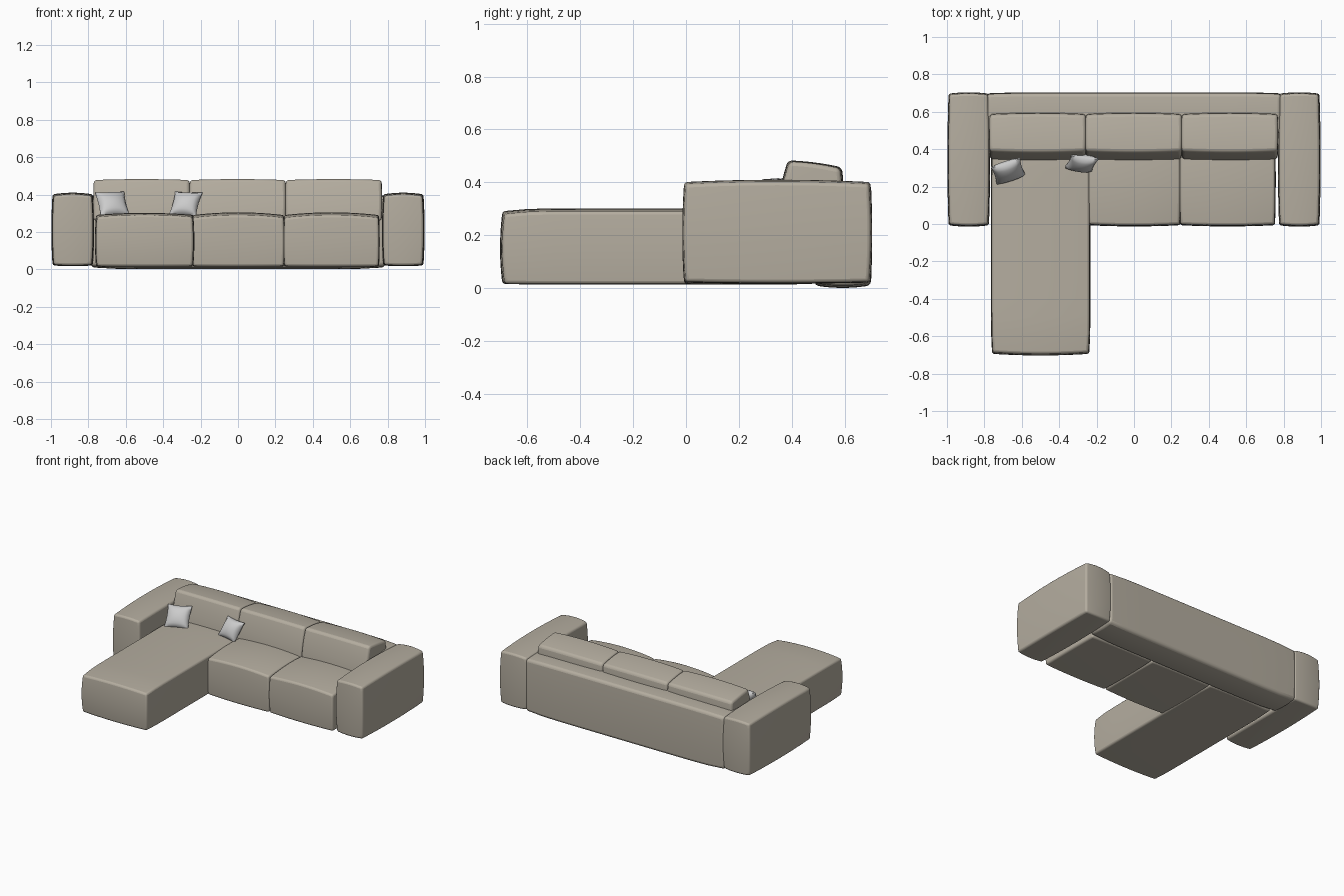
import bpy, bmesh
from mathutils import Matrix, Vector

if "Cube" in bpy.data.objects:
    bpy.data.objects.remove(bpy.data.objects["Cube"])

fabric = bpy.data.materials.new("beige_fabric")
fabric.diffuse_color = (0.46, 0.42, 0.35, 1)
fabric.use_nodes = True
fabric.node_tree.nodes["Principled BSDF"].inputs["Base Color"].default_value = fabric.diffuse_color
light = bpy.data.materials.new("grey_fabric")
light.diffuse_color = (0.55, 0.56, 0.58, 1)
light.use_nodes = True
light.node_tree.nodes["Principled BSDF"].inputs["Base Color"].default_value = light.diffuse_color


def make_object(name, cuts, shape, material, bevel=0.0):
    """Gridded cube whose points (-1..1) are moved by shape(u, v, w)."""
    bm = bmesh.new()
    bmesh.ops.create_cube(bm, size=2)
    bmesh.ops.subdivide_edges(bm, edges=bm.edges[:], cuts=cuts, use_grid_fill=True)
    for vert in bm.verts:
        vert.co = shape(*vert.co)
    bmesh.ops.recalc_face_normals(bm, faces=bm.faces[:])
    mesh = bpy.data.meshes.new(name)
    bm.to_mesh(mesh)
    bm.free()
    mesh.materials.append(material)
    ob = bpy.data.objects.new(name, mesh)
    bpy.context.collection.objects.link(ob)
    if bevel:
        mod = ob.modifiers.new("soft_edges", 'BEVEL')
        mod.width = bevel
        mod.segments = 3
        mod.limit_method = 'ANGLE'
        mod.angle_limit = 0.7
    bpy.ops.object.select_all(action='DESELECT')
    ob.select_set(True)
    bpy.context.view_layer.objects.active = ob
    bpy.ops.object.shade_smooth_by_angle(angle=0.7)
    return ob


def upholstered(name, x, section, bulge, sag=0.0, long_axis="", bevel=0.012):
    """Padded block: x range, yz section (front-bottom, front-top, back-top, back-bottom)."""
    fb, ft, bt, bb = [Vector(p) for p in section]
    power = [8 if a == long_axis else 2 for a in "xyz"]

    def shape(u, v, w):
        du, dv, dw = [abs(c) ** p for c, p in zip((u, v, w), power)]
        s, t = (v + 1) / 2, (w + 1) / 2
        yz = fb.lerp(bb, s).lerp(ft.lerp(bt, s), t)
        px = x[0] + (x[1] - x[0]) * (u + 1) / 2
        bz = bulge[2] if w > 0 else sag
        return Vector((px + bulge[0] * u * (1 - (dv + dw) / 2),
                       yz.x + bulge[1] * v * (1 - (du + dw) / 2),
                       yz.y + bz * w * (1 - (du + dv) / 2)))
    return make_object(name, 11, shape, fabric, bevel)


def rect(y0, y1, z0, z1):
    return [(y0, z0), (y0, z1), (y1, z1), (y1, z0)]


def pillow(name, centre, width, height, thick=0.036):
    """Throw pillow spanned by its width and height vectors."""
    wv, hv = Vector(width), Vector(height)
    n = wv.cross(hv).normalized()

    def shape(u, v, w):
        puff = 0.004 + thick * max(0, (1 - u * u) * (1 - v * v)) ** 0.5
        a = u * (1 - 0.07 * (1 - v * v))
        b = v * (1 - 0.07 * (1 - u * u))
        return Vector(centre) + wv * a / 2 + hv * b / 2 + n * w * puff
    return make_object(name, 11, shape, light)


# Arms
for side, x in (("left", (-0.985, -0.782)), ("right", (0.782, 0.985))):
    upholstered(side + "_arm", x, rect(0.0, 0.69, 0.025, 0.392),
                (0.013, 0.014, 0.018), 0.008)

# Backrest with rounded underside
upholstered("backrest", (-0.785, 0.785), rect(0.49, 0.694, 0.02, 0.388),
            (0.0, 0.01, 0.014), 0.019, "x", 0.022)

# Chaise and two seats
upholstered("chaise_seat", (-0.753, -0.245), rect(-0.685, 0.475, 0.017, 0.28),
            (0.012, 0.018, 0.022), 0.003, "y")
for i, x in enumerate([(-0.24, 0.243), (0.25, 0.75)]):
    upholstered(f"seat_{i + 1}", x, rect(0.0, 0.475, 0.017, 0.275),
                (0.008, 0.013, 0.03), 0.003)

# Three leaning back cushions
profile = [(0.345, 0.26), (0.392, 0.478), (0.582, 0.452), (0.582, 0.26)]
for i in range(3):
    left = -0.77 + i * 0.5133
    upholstered(f"back_cushion_{i + 1}", (left, left + 0.51), profile,
                (0.004, 0.014, 0.01), 0.0, bevel=0.016)

# Throw pillows
pillow("left_pillow", (-0.672, 0.283, 0.35), (0.155, 0.05, 0.005), (-0.03, 0.09, 0.125))
pillow("right_pillow", (-0.28, 0.325, 0.35), (0.145, -0.02, -0.005), (0.035, 0.065, 0.125))
